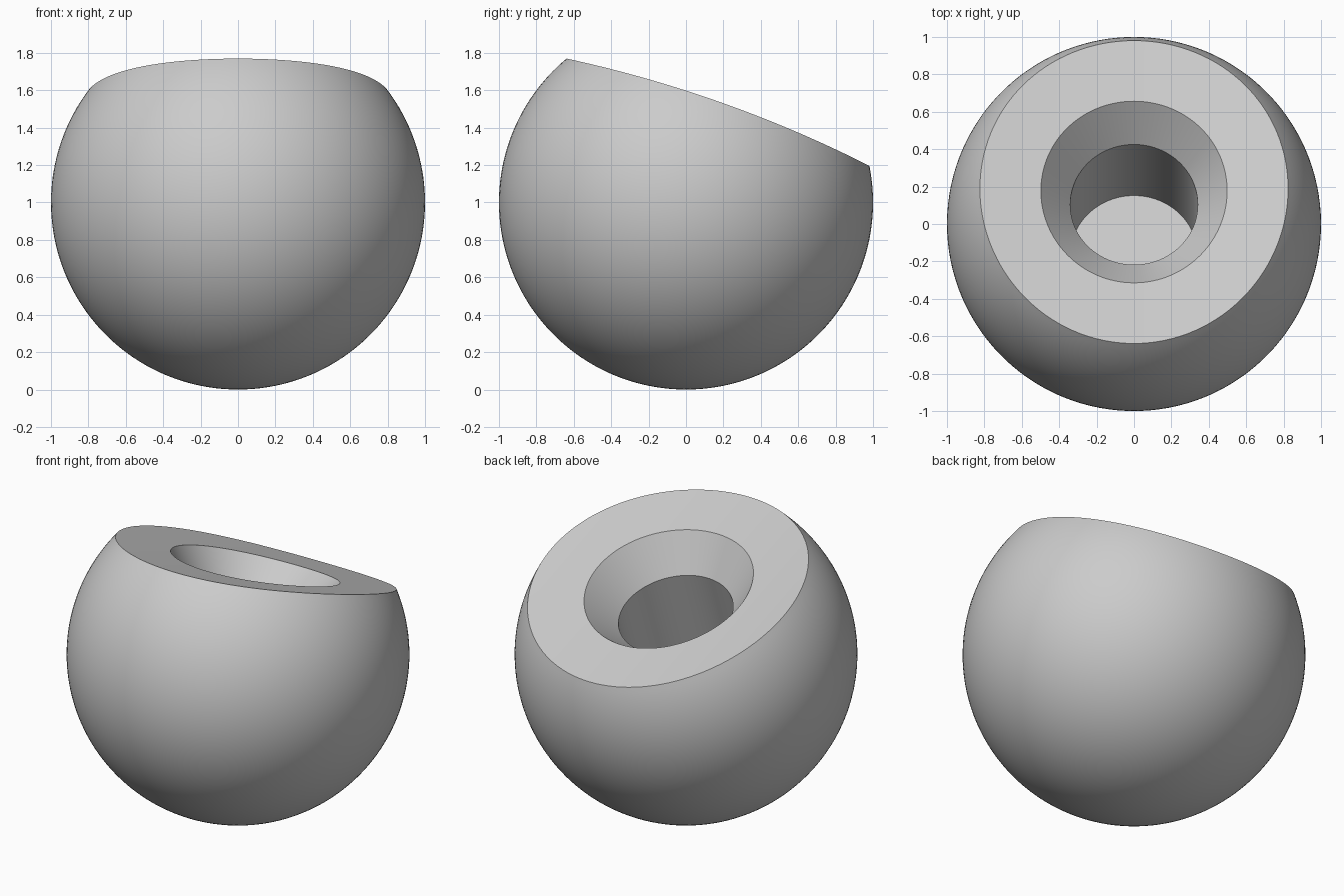
import bpy
import bmesh
from math import sin, cos, pi, sqrt, atan2, radians
from mathutils import Matrix

cube = bpy.data.objects.get("Cube")
if cube:
    bpy.data.objects.remove(cube, do_unlink=True)

SEGMENTS = 128
TILT = radians(19.5)        # the cut face leans towards the back
FACE = 0.512                # height of the cut above the ball centre
BEND = 6.2                  # radius of the shallow trough across the cut
BORE, BORE_TOP, BORE_FLOOR = 0.341, 0.311, -0.508


def face_height(x):
    return FACE + x * x / (2 * BEND)


def rim_radius(a):
    """Radius at which the troughed face meets the unit ball."""
    r = 0.85
    for _ in range(20):
        r = sqrt(1 - face_height(r * cos(a)) ** 2)
    return r


def mouth_radius(a):
    return sqrt((0.498 * cos(a)) ** 2 + (0.515 * sin(a)) ** 2)


def on_face(t):
    """Ring on the cut face, from hole mouth (0) to outer rim (1)."""
    def point(a):
        r = mouth_radius(a) * (1 - t) + rim_radius(a) * t
        return r, face_height(r * cos(a))
    return point


def on_ball(t):
    """Ring on the ball, from outer rim (0) to bottom pole (1)."""
    def point(a):
        r = rim_radius(a)
        start = atan2(r, face_height(r * cos(a)))
        polar = start + (pi - start) * t
        return sin(polar), cos(polar)
    return point


# Rings from the bore floor, up the hole, over the face and round the ball
rings = [lambda a: (BORE, BORE_FLOOR), lambda a: (BORE, BORE_TOP)]
rings += [on_face(i / 6) for i in range(7)]
rings += [on_ball(i / 64) for i in range(1, 64)]

bm = bmesh.new()
angles = [2 * pi * i / SEGMENTS for i in range(SEGMENTS)]
loops = []
for ring in rings:
    loop = []
    for a in angles:
        r, h = ring(a)
        loop.append(bm.verts.new((r * cos(a), r * sin(a), h)))
    loops.append(loop)

for low, high in zip(loops, loops[1:]):
    for i in range(SEGMENTS):
        j = (i + 1) % SEGMENTS
        bm.faces.new((low[i], low[j], high[j], high[i]))

# Bore floor and bottom pole
bm.faces.new(loops[0])
pole = bm.verts.new((0, 0, -1))
for i in range(SEGMENTS):
    bm.faces.new((loops[-1][i], loops[-1][(i + 1) % SEGMENTS], pole))

bmesh.ops.recalc_face_normals(bm, faces=bm.faces)
bm.transform(Matrix.Translation((0, 0, 1)) @ Matrix.Rotation(-TILT, 4, 'X'))
mesh = bpy.data.meshes.new("bored_ball")
bm.to_mesh(mesh)
bm.free()

# Single grey finish
grey = bpy.data.materials.new("plain grey")
grey.use_nodes = True
colour = (0.6, 0.6, 0.6, 1)
grey.diffuse_color = colour
grey.node_tree.nodes["Principled BSDF"].inputs["Base Color"].default_value = colour
mesh.materials.append(grey)

ball = bpy.data.objects.new("bored_ball", mesh)
bpy.context.collection.objects.link(ball)
bpy.context.view_layer.objects.active = ball
ball.select_set(True)
bpy.ops.object.shade_smooth_by_angle(angle=radians(25))
